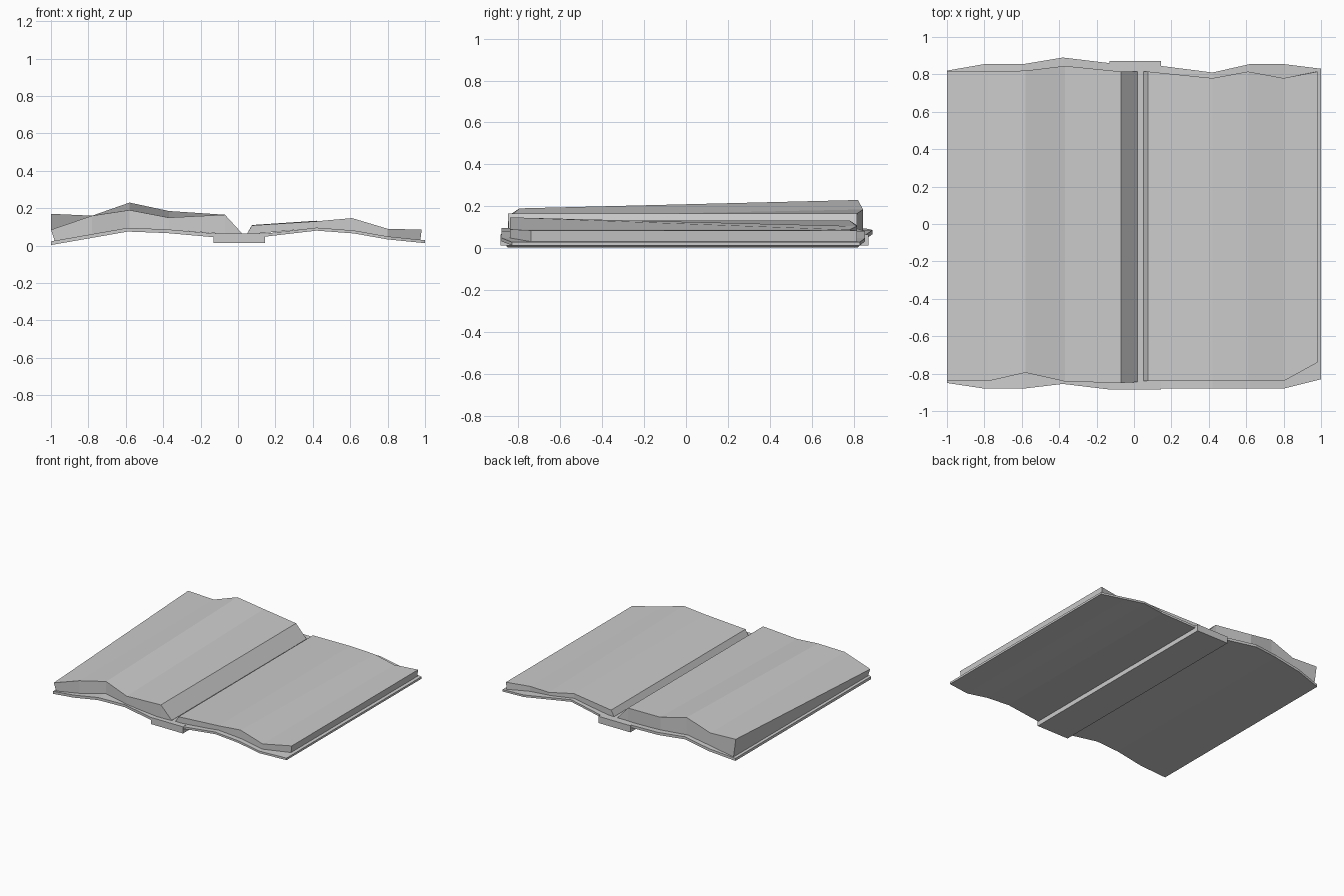
import bpy


def loft(name, stations):
    """Skin sections across the book: (x_low, x_top, z_low, z_top_front, z_top_back, y_front, y_back)."""
    verts, faces = [], []
    for xl, xt, zl, zf, zb, yf, yb in stations:
        verts += [(xl, yf, zl), (xl, yb, zl), (xt, yb, zb), (xt, yf, zf)]
    for i in range(len(stations) - 1):
        a, b = 4 * i, 4 * i + 4
        for j in range(4):
            k = (j + 1) % 4
            faces.append((a + j, a + k, b + k, b + j))
    n = len(verts)
    faces += [(3, 2, 1, 0), (n - 4, n - 3, n - 2, n - 1)]
    mesh = bpy.data.meshes.new(name)
    mesh.from_pydata(verts, [], [f[::-1] for f in faces])
    obj = bpy.data.objects.new(name, mesh)
    bpy.context.collection.objects.link(obj)
    return obj


def cover(name, rows, thick=0.02):
    """Bent board: rows of (x, z_low, y_front, y_back)."""
    return loft(name, [(x, x, z, z + thick, z + thick, f, b) for x, z, f, b in rows])


# Cover boards
cover("left_cover", [
    (-1.0, 0.003, -0.85, 0.82), (-0.8, 0.038, -0.88, 0.855),
    (-0.59, 0.075, -0.88, 0.855), (-0.38, 0.067, -0.855, 0.89),
    (-0.13, 0.045, -0.885, 0.86)])
cover("right_cover", [
    (0.145, 0.048, -0.88, 0.845), (0.42, 0.08, -0.88, 0.81),
    (0.62, 0.065, -0.88, 0.855), (0.8, 0.033, -0.88, 0.855),
    (1.0, 0.013, -0.83, 0.83)], 0.016)

# Spine block
loft("spine", [(x, x, 0.013, 0.065, 0.065, -0.885, 0.872) for x in (-0.13, 0.145)])

# Page blocks, thick on the left and thin on the right
loft("left_pages", [
    (-0.98, -1.0, 0.026, 0.085, 0.17, -0.84, 0.815),
    (-0.78, -0.78, 0.06, 0.16, 0.16, -0.84, 0.815),
    (-0.58, -0.58, 0.093, 0.19, 0.23, -0.795, 0.82),
    (-0.37, -0.37, 0.085, 0.15, 0.185, -0.842, 0.845),
    (-0.07, -0.07, 0.062, 0.165, 0.165, -0.85, 0.815),
    (0.02, 0.02, 0.062, 0.067, 0.067, -0.845, 0.815)])
loft("right_pages", [
    (0.05, 0.05, 0.062, 0.067, 0.067, -0.84, 0.815),
    (0.075, 0.075, 0.062, 0.108, 0.11, -0.84, 0.815),
    (0.42, 0.42, 0.094, 0.13, 0.133, -0.84, 0.78),
    (0.61, 0.61, 0.08, 0.147, 0.105, -0.84, 0.815),
    (0.8, 0.8, 0.047, 0.09, 0.088, -0.84, 0.78),
    (0.975, 0.982, 0.029, 0.085, 0.085, -0.74, 0.815)])
